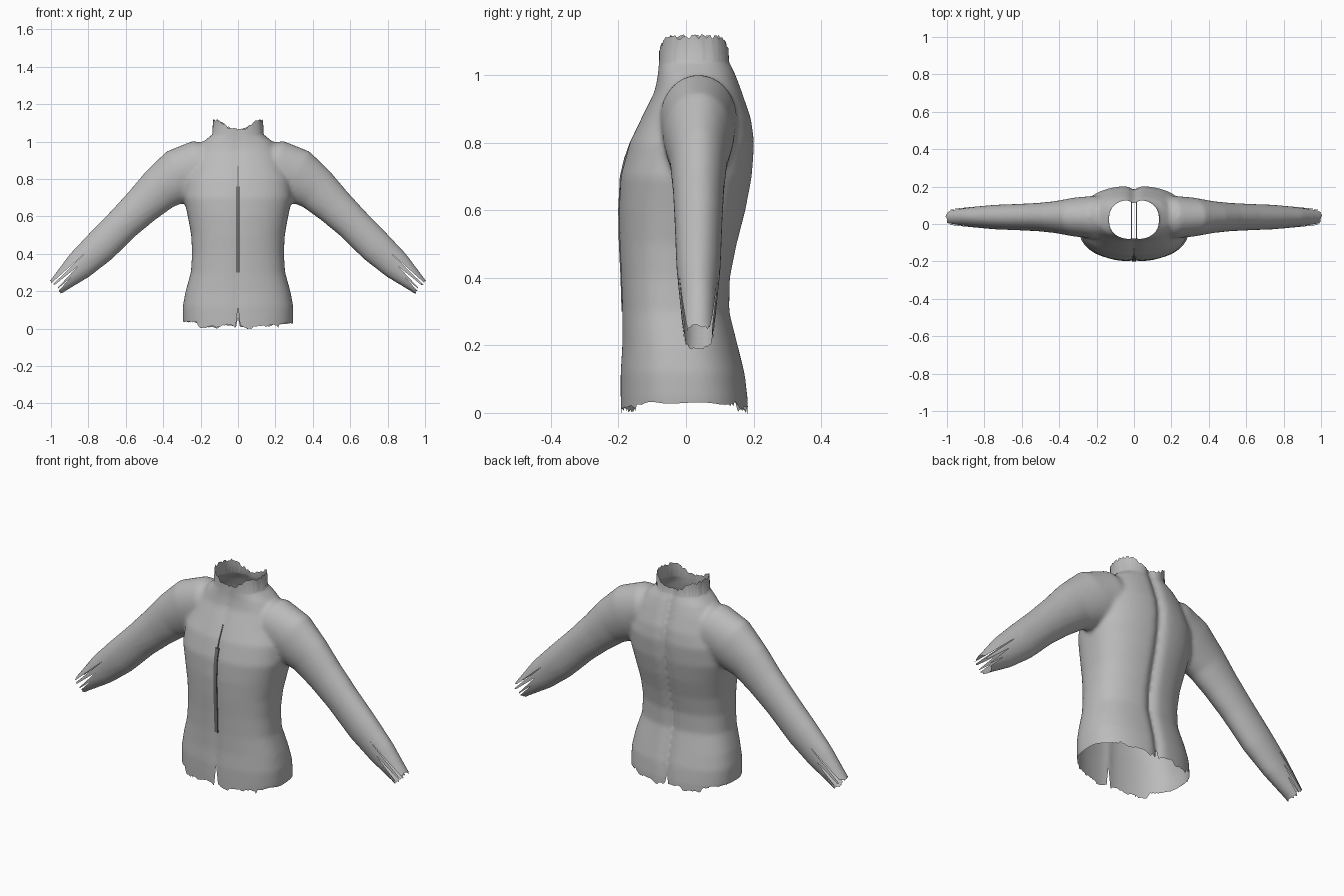
import bpy, bmesh, math, random
from mathutils import Vector

random.seed(4)
if "Cube" in bpy.data.objects:
    bpy.data.objects.remove(bpy.data.objects["Cube"])


def material(name, value):
    m = bpy.data.materials.new(name)
    m.use_nodes = True
    m.diffuse_color = (value, value, value, 1)
    m.node_tree.nodes["Principled BSDF"].inputs["Base Color"].default_value = m.diffuse_color
    return m


grey = material("cloth grey", 0.5)
dark = material("zip grey", 0.16)


def power(v, p):
    return math.copysign(abs(v) ** p, v)


def loft(bm, rings):
    """Closed skin over a list of equal rings of points."""
    rings = [[bm.verts.new(p) for p in ring] for ring in rings]
    n = len(rings[0])
    for a, b in zip(rings, rings[1:]):
        for i in range(n):
            bm.faces.new((a[i], a[(i + 1) % n], b[(i + 1) % n], b[i]))
    bm.faces.new(rings[0][::-1])
    bm.faces.new(rings[-1])


def angles(n):
    return [2 * math.pi * i / n for i in range(n)]


# Body sections: height, half width, front y, back y
BODY = [(-.06, .28, -.19, .19), (.04, .295, -.195, .185), (.12, .295, -.195, .175),
        (.2, .28, -.19, .155), (.3, .252, -.19, .13), (.4, .245, -.193, .132),
        (.5, .25, -.198, .152), (.6, .268, -.2, .178), (.7, .29, -.195, .197),
        (.8, .285, -.168, .204), (.87, .25, -.135, .195), (.95, .22, -.095, .168),
        (1.0, .185, -.085, .15), (1.04, .135, -.083, .132), (1.08, .115, -.08, .12),
        (1.16, .11, -.075, .11)]
# Sleeve sections: x, height, thickness radius, depth radius
SLEEVE = [(.1, .89, .1, .1), (.2, .87, .14, .115), (.31, .82, .147, .105),
          (.42, .745, .12, .085), (.51, .66, .104, .076), (.61, .565, .094, .071),
          (.74, .435, .092, .066), (.85, .335, .08, .056), (.96, .235, .05, .046),
          (1.04, .16, .035, .043)]


def body_ring(z, w, front, back):
    pts = []
    mid, half = (front + back) / 2, (back - front) / 2
    for a in angles(96):
        x, y = w * power(math.cos(a), .85), mid + half * power(math.sin(a), .8)
        crease = .022 if y > mid else .006
        y -= math.copysign(crease * math.exp(-(x / .022) ** 2), y - mid)
        pts.append((x, y, z))
    return pts


def sleeve_rings(side):
    rings = []
    for i, (x, z, r, d) in enumerate(SLEEVE):
        p, q = SLEEVE[max(i - 1, 0)], SLEEVE[min(i + 1, len(SLEEVE) - 1)]
        along = Vector((q[0] - p[0], 0, q[1] - p[1])).normalized()
        up = Vector((-along.z, 0, along.x))
        ring = []
        for a in angles(32):
            v = Vector((x, .037 + d * math.sin(a), z)) + up * r * math.cos(a)
            ring.append((v.x * side, v.y, v.z))
        rings.append(ring)
    return rings


# Jacket: body and sleeves fused into one skin
bm = bmesh.new()
loft(bm, [body_ring(*s) for s in BODY])
for side in (-1, 1):
    loft(bm, sleeve_rings(side))
bmesh.ops.recalc_face_normals(bm, faces=bm.faces)
mesh = bpy.data.meshes.new("jacket")
bm.to_mesh(mesh)
bm.free()
jacket = bpy.data.objects.new("jacket", mesh)
bpy.context.collection.objects.link(jacket)
remesh = jacket.modifiers.new("fuse", "REMESH")
remesh.mode = "VOXEL"
remesh.voxel_size = .011
soften = jacket.modifiers.new("soften", "SMOOTH")
soften.iterations = 7
graph = bpy.context.evaluated_depsgraph_get()
fused = bpy.data.meshes.new_from_object(jacket.evaluated_get(graph))
jacket.modifiers.clear()
jacket.data = fused

bm = bmesh.new()
bm.from_mesh(fused)


def trim(point, normal, keep_edge):
    """Cut off everything beyond a plane, then fray the new edge."""
    point, normal = Vector(point), Vector(normal).normalized()
    geom = bm.verts[:] + bm.edges[:] + bm.faces[:]
    bmesh.ops.bisect_plane(bm, geom=geom, plane_co=point, plane_no=normal, clear_outer=True)
    for v in bm.verts:
        if abs((v.co - point).dot(normal)) < 1e-4 and v.is_boundary:
            v.co += normal * keep_edge(v.co)


def wedge(apex, along, across, slope, allowed):
    """Cut a tapering slit that opens from the apex."""
    apex, along, across = Vector(apex), Vector(along).normalized(), Vector(across).normalized()

    def region():
        return [f for f in bm.faces if allowed(f.calc_center_median())
                and (f.calc_center_median() - apex).dot(along) > -.02
                and abs((f.calc_center_median() - apex).dot(across)) < .05]

    for s in (-slope, slope):
        faces = region()
        geom = set(faces)
        for f in faces:
            geom.update(f.verts)
            geom.update(f.edges)
        bmesh.ops.bisect_plane(bm, geom=list(geom), plane_co=apex, plane_no=across + along * s)
    inside = []
    for f in region():
        d = f.calc_center_median() - apex
        if abs(d.dot(across)) < slope * d.dot(along):
            inside.append(f)
    bmesh.ops.delete(bm, geom=inside, context="FACES")


def hem_fray(p):
    wave = math.sin(p.x * 31) * .006 + math.sin(p.x * 73 + p.y * 20) * .004
    torn = random.uniform(0, .012) if abs(p.y) > .13 else 0
    return wave + torn + (.012 if abs(p.y) > .15 else -.004)


def neck_rise(p):
    return .02 + .05 * min(1, abs(p.x) / .1) ** 2 + random.uniform(-.008, .006)


# Open hem, neck and cuffs
trim((0, 0, .03), (0, 0, -1), hem_fray)
trim((0, 0, 1.045), (0, 0, 1), neck_rise)
for side in (-1, 1):
    trim((side * .972, 0, .222), (side, 0, -.92), lambda p: random.uniform(-.015, .008))

# Frayed slits in the cuffs and the open bottom of the front
for side in (-1, 1):
    along, across = Vector((side * .73, 0, -.68)), Vector((side * .68, 0, .73))
    for offset, length, slope in ((.028, .24, .022), (.003, .16, .07), (-.017, .1, .05)):
        apex = Vector((side * .972, 0, .222)) + across * offset - along * length
        wedge(apex, along, across, slope, lambda p: p.x * side > .7)
wedge((0, 0, .12), (0, 0, -1), (1, 0, 0), .11, lambda p: p.y < 0)
wedge((0, 0, .06), (0, 0, -1), (1, 0, 0), .2, lambda p: p.y > 0)
bm.to_mesh(fused)
bm.free()


def finish(obj, mat):
    obj.data.materials.clear()
    obj.data.materials.append(mat)
    bpy.ops.object.select_all(action="DESELECT")
    obj.select_set(True)
    bpy.context.view_layer.objects.active = obj
    bpy.ops.object.shade_smooth_by_angle(angle=math.radians(50))


finish(jacket, grey)


def strip(name, mat, sections, width):
    """Upright strip from (height, front y, back y) sections."""
    b = bmesh.new()
    loft(b, [[(cx, y, z) for cx, y in ((width[0], f), (width[1], f), (width[1], k), (width[0], k))]
             for z, f, k in sections])
    bmesh.ops.recalc_face_normals(b, faces=b.faces)
    m = bpy.data.meshes.new(name)
    b.to_mesh(m)
    b.free()
    o = bpy.data.objects.new(name, m)
    bpy.context.collection.objects.link(o)
    finish(o, mat)


# Front zip, following the chest
chest = [s for s in BODY if .3 <= s[0] <= .7] + [(.76, 0, -.181, 0)]
strip("front_zip", dark, [(z, f - .001, f + .008) for z, w, f, k in chest], (-.01, .01))
strip("upper_seam", dark, [(z, f, f + .008) for z, f in ((.76, -.181), (.8, -.167), (.87, -.133))],
      (-.003, .003))
# Inner facings behind the zip
for side, name in ((-1, "right_facing"), (1, "left_facing")):
    strip(name, grey, [(z, f + .01, k - .035) for z, w, f, k in chest if k],
          (side * .012, side * .015))
